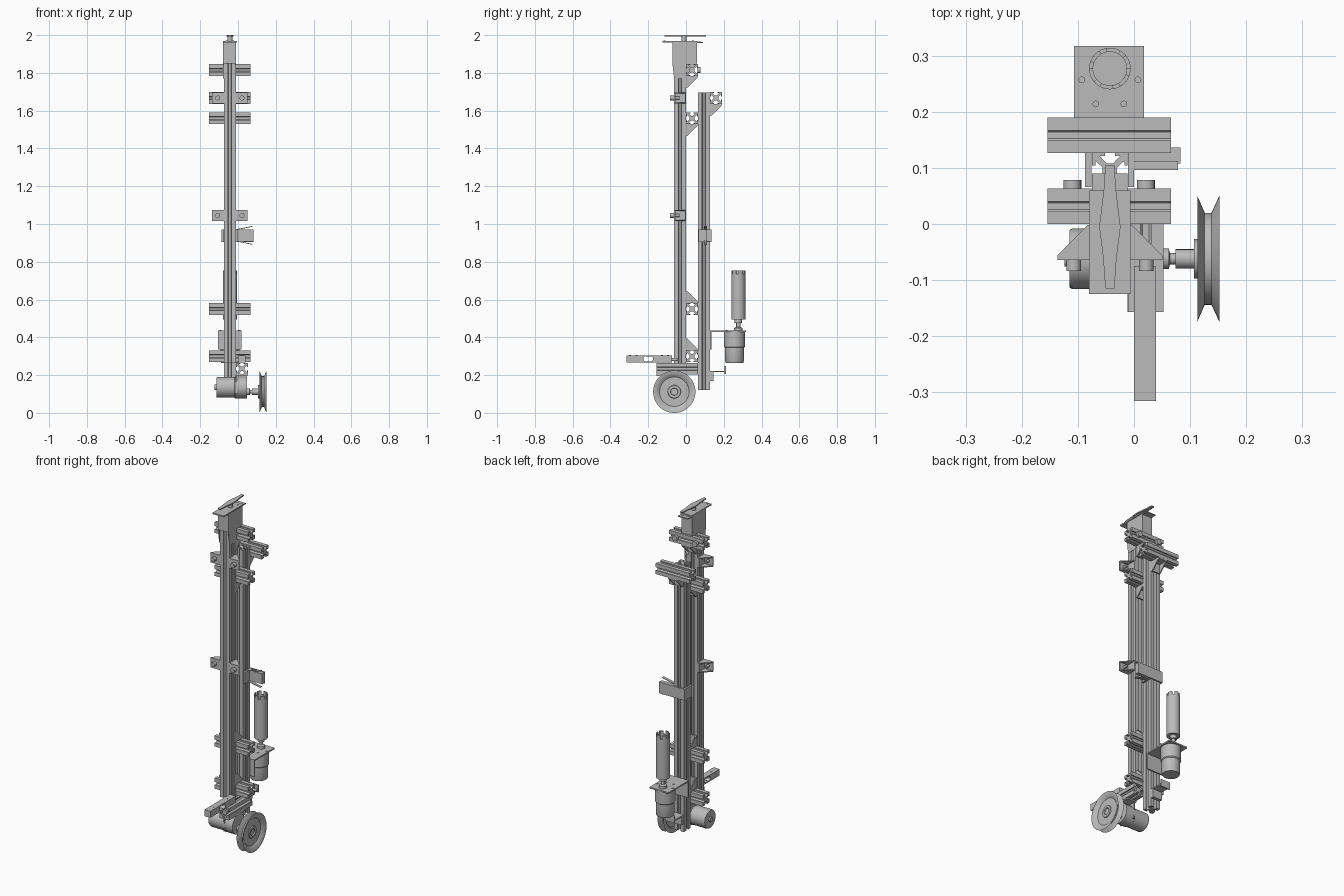
import bpy, bmesh
from math import pi, cos, sin
from mathutils import Matrix, Vector

old = bpy.data.objects.get("Cube")
if old:
    bpy.data.objects.remove(old, do_unlink=True)

grey = bpy.data.materials.new("machined grey")
grey.use_nodes = True
grey.diffuse_color = (0.5, 0.5, 0.5, 1)
grey.node_tree.nodes["Principled BSDF"].inputs["Base Color"].default_value = (0.5, 0.5, 0.5, 1)

X, Y, Z = Vector((1, 0, 0)), Vector((0, 1, 0)), Vector((0, 0, 1))
PX = -0.043          # centre line of the two posts
H = 0.0315           # half the rail size


def frame(origin, u, v, w):
    m = Matrix((u, v, w)).transposed().to_4x4()
    m.translation = Vector(origin)
    return m


def finish(name, bm, matrix=None, smooth=False):
    if matrix:
        bm.transform(matrix)
    bmesh.ops.recalc_face_normals(bm, faces=bm.faces)
    mesh = bpy.data.meshes.new(name)
    bm.to_mesh(mesh)
    bm.free()
    mesh.materials.append(grey)
    ob = bpy.data.objects.new(name, mesh)
    bpy.context.collection.objects.link(ob)
    if smooth:
        bpy.ops.object.select_all(action='DESELECT')
        ob.select_set(True)
        bpy.context.view_layer.objects.active = ob
        bpy.ops.object.shade_smooth_by_angle(angle=pi / 6)
    return ob


def add_prism(bm, pts, w0, w1):
    face = bm.faces.new([bm.verts.new((a, b, w0)) for a, b in pts])
    top = bmesh.ops.extrude_face_region(bm, geom=[face], use_keep_orig=True)["geom"]
    bmesh.ops.translate(bm, vec=(0, 0, w1 - w0),
                        verts=[g for g in top if isinstance(g, bmesh.types.BMVert)])


def prism(name, pts, w0, w1, matrix=None):
    bm = bmesh.new()
    add_prism(bm, pts, w0, w1)
    return finish(name, bm, matrix)


def box(name, x, y, z):
    return prism(name, [(x[0], y[0]), (x[1], y[0]), (x[1], y[1]), (x[0], y[1])], *z)


def lathe(name, profile, origin, axis=Z, steps=40):
    """Spin a list of (radius, height) points about an axis."""
    bm = bmesh.new()
    vs = [bm.verts.new((r, 0, h)) for r, h in profile]
    edges = [bm.edges.new(p) for p in zip(vs, vs[1:])]
    bmesh.ops.spin(bm, geom=vs + edges, cent=(0, 0, 0), axis=(0, 0, 1),
                   angle=2 * pi, steps=steps)
    bmesh.ops.remove_doubles(bm, verts=bm.verts, dist=1e-5)
    turn = Z.rotation_difference(axis).to_matrix().to_4x4()
    return finish(name, bm, Matrix.Translation(origin) @ turn, True)


def rod(name, r, length, origin, axis=Z, steps=24):
    return lathe(name, [(0, 0), (r, 0), (r, length), (0, length)], origin, axis, steps)


# Slotted rail section: one side turned four times
side = [(H, H), (H, .009), (.026, .009), (.026, .018), (.013, .006),
        (.013, -.006), (.026, -.018), (.026, -.009), (H, -.009)]
section = []
for k in range(4):
    c, s = cos(-k * pi / 2), sin(-k * pi / 2)
    section += [(a * c - b * s, a * s + b * c) for a, b in side]


def rail(name, start, axis, length):
    u = {'x': Y, 'y': Z, 'z': X}[axis]
    w = {'x': X, 'y': Y, 'z': Z}[axis]
    return prism(name, section, 0, length, frame(start, u, w.cross(u), w))


def bracket(name, corner, u, v, size=.062, width=.058):
    """Corner bracket: an angle with a triangular cheek at each end."""
    bm = bmesh.new()
    t, h = .008, width / 2
    add_prism(bm, [(0, 0), (size, 0), (size, t), (t, t), (t, size), (0, size)], -h, h)
    for w in (-h, h - .006):
        add_prism(bm, [(0, 0), (size, 0), (size, t), (t, size), (0, size)], w, w + .006)
    return finish(name, bm, frame(corner, u, v, u.cross(v)))


# Posts
rail("front_post", (PX, -H, .265), 'z', 1.585)
rail("rear_post", (PX, .095, .12), 'z', 1.575)

# Cross rails between the posts and behind the rear post
for i, z in enumerate((.30, .55, 1.56, 1.815)):
    rail(f"cross_rail_{i}", (-.154, H, z), 'x', .22)
    below = z > 1
    bracket(f"rail_bracket_{i}", (PX, 0, z + (-H if below else H)), Y, -Z if below else Z)
rail("rear_cross_rail", (-.154, .158, 1.667), 'x', .22)
bracket("rear_rail_bracket", (PX, .127, 1.636), Y, -Z)
for x in (-.11, .021):
    rod("rail_bolt", .016, .016, (x, .062, 1.815), Y)

# Side brackets with bolts on the front post
for z in (1.045, 1.667):
    for sgn in (-1, 1):
        x = PX + sgn * H
        bracket("post_side_bracket", (x, -.064, z), X * sgn, Y)
        rod("side_bracket_bolt", .013, .02, (x + sgn * .033, -.064, z), -Y)
        rod("side_bracket_pin", .008, .03, (x + sgn * .033, -.064, z), Y)

# Head: housing, cheeks, deck and swinging arm
box("head_housing", (-.08, -.011), (-.072, .057), (1.85, 1.962))
for x in (-.08, -.0165):
    prism("head_cheek", [(-.063, 1.77), (0, 1.77), (.057, 1.85), (-.072, 1.85)],
          x, x + .0055, frame((0, 0, 0), Y, Z, X))
box("head_deck", (-.08, -.006), (-.125, .06), (1.962, 1.97))
box("head_rear_lip", (-.075, -.012), (.057, .09), (1.957, 1.963))
rod("head_spindle", .013, .026, (PX, -.01, 1.969))
arm = [(-.008, -.115), (.008, -.115), (.012, -.06), (.019, -.005),
       (.011, .06), (.008, .105), (-.008, .105), (-.011, .06), (-.019, -.005), (-.012, -.06)]
prism("head_arm", [(PX + a, b) for a, b in arm], 1.993, 2.0)
for x in (-.06, -.027):
    for y in (-.113, .037, .072):
        rod("deck_screw", .005, .003, (x, y, 1.969 if y < .06 else 1.962), steps=12)

# Sensor clamp behind the rear post
box("clamp_plate", (-.087, .083), (.128, .136), (.905, .972))
for x in (-.087, -.011):
    box("clamp_side", (x, x + .011), (.066, .13), (.905, .972))
box("sensor_body", (0, .083), (.108, .13), (.908, .97))
for sgn in (-1, 1):
    prism("sensor_lever", [(-.01, .94 + sgn * .032), (.078, .94 + sgn * .05),
                           (.078, .94 + sgn * .046), (-.01, .94 + sgn * .028)],
          -.112, -.096, frame((0, 0, 0), X, Z, X.cross(Z)))

# Drill motor on its angled shelf
box("drill_shelf", (-.107, .018), (.127, .317), (.427, .435))
box("drill_shelf_back", (-.107, .018), (.127, .135), (.335, .43))
lathe("drill_motor", [(0, .265), (.046, .265), (.05, .275), (.05, .345), (.055, .35),
                      (.055, .428), (0, .428)], (PX, .257, 0))
lathe("drill_coupling", [(0, .435), (.022, .435), (.022, .45), (.011, .455), (.011, .475),
                         (.019, .475), (.019, .498), (0, .498)], (PX, .277, 0))
lathe("core_tube", [(0, .495), (.037, .495), (.037, .735), (.03, .735), (.03, .505), (0, .505)],
      (PX, .277, 0))
for k in range(6):
    angles = [2 * pi * (k + j / 6) / 6 for j in range(5)]
    arc = [(.037 * cos(a), .037 * sin(a)) for a in angles]
    arc += [(.03 * cos(a), .03 * sin(a)) for a in reversed(angles)]
    prism("core_tooth", arc, .734, .755, Matrix.Translation((PX, .277, 0)))
for dx, dy in ((-.05, .257), (.05, .257), (-.025, .214), (.025, .214)):
    rod("shelf_screw", .006, .004, (PX + dx, dy, .434), steps=12)

# Lower rear stop
box("stop_block", (-.073, -.012), (.127, .146), (.168, .22))
box("stop_shelf", (-.073, -.012), (.127, .212), (.216, .223))
box("stop_lip", (-.073, -.012), (.205, .212), (.205, .248))

# Foot rail and wheel motor
rail("foot_rail", (.021, -.157, .2335), 'y', .22)
box("motor_bracket_top", (-.012, .05), (-.157, .005), (.194, .203))
box("motor_bracket_side", (-.012, -.004), (-.12, -.005), (.1, .2))
lathe("wheel_motor", [(0, -.124), (.014, -.124), (.014, -.115), (.051, -.115), (.054, -.11),
                      (.054, -.018), (.058, -.015), (.058, .047), (0, .047)],
      (0, -.062, .135), X)
lathe("wheel_shaft", [(0, .045), (.018, .045), (.018, .062), (.01, .064), (.01, .074),
                      (.017, .074), (.017, .108), (0, .108)], (0, -.062, .112), X)
lathe("grooved_wheel", [(0, .107), (.035, .107), (.035, .118), (.08, .118), (.086, .113),
                        (.112, .113), (.082, .126), (.082, .138), (.112, .152), (.104, .152),
                        (.084, .142), (.078, .137), (.035, .137), (.033, .142), (.02, .142),
                        (.018, .136), (0, .136)], (0, -.062, .112), X, 64)

# Load bar with a pierced middle
bar = box("load_bar", (0, .039), (-.315, -.075), (.267, .305))
cutter = rod("bar_cutter", .014, .1, (-.03, -.212, .286), X)
cutter2 = rod("bar_cutter_second", .014, .1, (-.03, -.188, .286), X)
for c in (cutter, cutter2):
    c.hide_render = True
    c.hide_set(True)
    mod = bar.modifiers.new("pierce", 'BOOLEAN')
    mod.operation = 'DIFFERENCE'
    mod.solver = 'EXACT'
    mod.object = c
for y in (-.296, -.263, -.127, -.095):
    rod("bar_screw", .005, .002, (.02, y, .304), steps=12)
rod("bar_pin", .008, .04, (.02, -.085, .282), Y)
